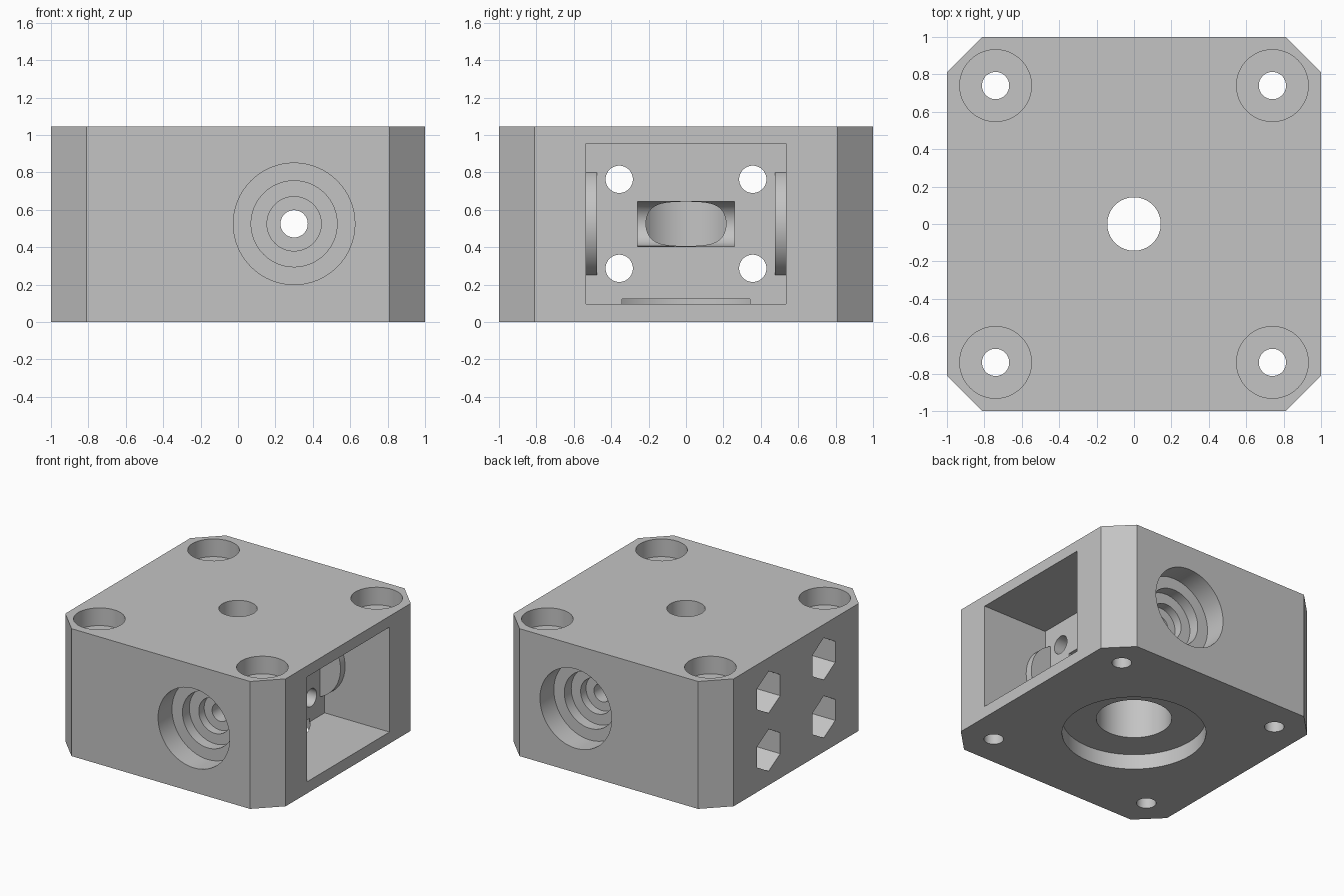
import bpy, bmesh, math
from mathutils import Matrix, Vector

if "Cube" in bpy.data.objects:
    bpy.data.objects.remove(bpy.data.objects["Cube"])

grey = bpy.data.materials.new("machined_grey")
grey.diffuse_color = (0.55, 0.55, 0.55, 1)
grey.use_nodes = True
grey.node_tree.nodes["Principled BSDF"].inputs["Base Color"].default_value = grey.diffuse_color

H = 1.045       # block height
AX, AZ = 0.30, 0.525   # cross shaft axis
WALL = 0.412    # rear wall of the motor pocket


def make(name, bm):
    bmesh.ops.recalc_face_normals(bm, faces=bm.faces)
    me = bpy.data.meshes.new(name)
    bm.to_mesh(me)
    bm.free()
    ob = bpy.data.objects.new(name, me)
    bpy.context.collection.objects.link(ob)
    return ob


def box(x0, x1, y0, y1, z0, z1):
    bm = bmesh.new()
    bmesh.ops.create_cube(bm, size=1)
    for v in bm.verts:
        v.co = Vector(((x0, x1)[v.co.x > 0], (y0, y1)[v.co.y > 0], (z0, z1)[v.co.z > 0]))
    return make("box_tool", bm)


def revolve(axis, start, steps, sides=64, spin=0.0):
    """Stepped round tool along an axis; steps are (distance, radius) pairs."""
    bm = bmesh.new()
    d = Vector(axis)
    rot = Vector((0, 0, 1)).rotation_difference(d).to_matrix().to_4x4()
    mat = Matrix.Translation(start) @ rot
    rings = []
    for dist, r in steps:
        rings.append([bm.verts.new(mat @ Vector((r * math.cos(a), r * math.sin(a), dist)))
                      for a in (spin + 2 * math.pi * i / sides for i in range(sides))])
    for a, b in zip(rings, rings[1:]):
        for i in range(sides):
            j = (i + 1) % sides
            bm.faces.new((a[i], a[j], b[j], b[i]))
    bm.faces.new(rings[0])
    bm.faces.new(rings[-1])
    return make("round_tool", bm)


def combine(body, tool, op='DIFFERENCE'):
    m = body.modifiers.new("cut", 'BOOLEAN')
    m.operation, m.object, m.solver = op, tool, 'EXACT'
    bpy.context.view_layer.update()
    me = bpy.data.meshes.new_from_object(body.evaluated_get(bpy.context.evaluated_depsgraph_get()))
    body.modifiers.clear()
    body.data = me
    bpy.data.objects.remove(tool)


# Block with chamfered vertical corners
bm = bmesh.new()
c = 0.81
outline = [(1, -c), (1, c), (c, 1), (-c, 1), (-1, c), (-1, -c), (-c, -1), (c, -1)]
base = bm.faces.new([bm.verts.new((x, y, 0)) for x, y in outline])
ext = bmesh.ops.extrude_face_region(bm, geom=[base])
bmesh.ops.translate(bm, vec=(0, 0, H), verts=[v for v in ext["geom"] if isinstance(v, bmesh.types.BMVert)])
block = make("gearbox_block", bm)

# Motor pocket open to the right, with round bosses on its side walls
combine(block, box(WALL, 1.2, -0.535, 0.535, 0.095, 0.955))
for s in (-1, 1):
    combine(block, revolve((0, s, 0), (AX, 0, AZ), [(0.475, 0.297), (0.60, 0.297)]), 'UNION')

# Vertical output bore, widest at the bottom
combine(block, revolve((0, 0, 1), (0, 0, 0),
        [(-0.1, 0.535), (0.123, 0.535), (0.123, 0.28), (0.85, 0.28), (0.85, 0.143), (1.2, 0.143)]))

# Slot for the worm, rounded at its rear
combine(block, box(AX, WALL + 0.02, -0.26, 0.26, AZ - 0.12, AZ + 0.12))
combine(block, revolve((0, 1, 0), (AX, 0, AZ), [(-0.26, 0.12), (0.26, 0.12)]))

# Stepped bearing bores, front and back
for s in (-1, 1):
    combine(block, revolve((0, -s, 0), (AX, s, AZ),
            [(-0.1, 0.325), (0.18, 0.325), (0.18, 0.23), (0.27, 0.23),
             (0.27, 0.145), (0.34, 0.145), (0.34, 0.073), (0.85, 0.073)]))

# Counterbored corner holes
for x in (-0.74, 0.74):
    for y in (-0.74, 0.74):
        combine(block, revolve((0, 0, -1), (x, y, H),
                [(-0.1, 0.192), (0.145, 0.192), (0.145, 0.073), (1.2, 0.073)], 48))

# Motor screw holes with hexagonal nut pockets on the left
for y in (-0.357, 0.357):
    for z in (0.287, 0.763):
        combine(block, revolve((1, 0, 0), (-1, y, z), [(-0.1, 0.073), (1.45, 0.073)], 48))
        combine(block, revolve((1, 0, 0), (-1, y, z), [(-0.1, 0.172), (0.4, 0.172)], 6))

block.data.materials.clear()
block.data.materials.append(grey)
for p in block.data.polygons:
    p.material_index = 0
bpy.context.view_layer.objects.active = block
block.select_set(True)
bpy.ops.object.shade_smooth_by_angle(angle=math.radians(30))
